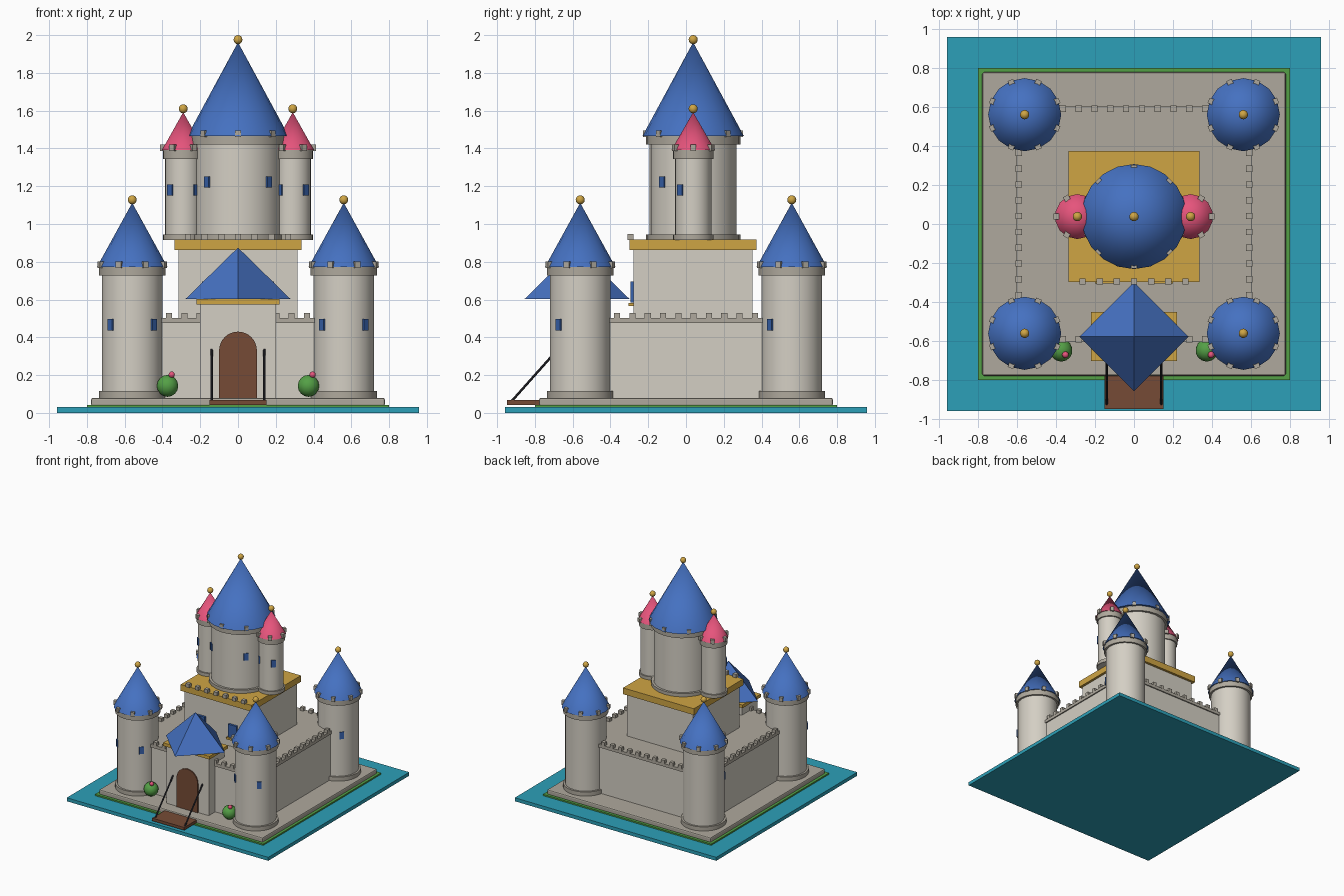
import bpy, math
from mathutils import Vector

if "Cube" in bpy.data.objects:
    bpy.data.objects.remove(bpy.data.objects["Cube"])


def lin(c):
    c /= 255
    return c / 12.92 if c <= 0.04045 else ((c + 0.055) / 1.055) ** 2.4


def mat(name, r, g, b):
    m = bpy.data.materials.new(name)
    m.diffuse_color = (lin(r), lin(g), lin(b), 1)
    m.use_nodes = True
    m.node_tree.nodes["Principled BSDF"].inputs["Base Color"].default_value = m.diffuse_color
    return m


WALL = mat("light stone", 212, 207, 196)
TRIM = mat("grey stone", 175, 169, 157)
BLUE = mat("roof blue", 69, 113, 193)
PINK = mat("turret pink", 230, 84, 124)
GOLD = mat("gold", 207, 165, 68)
WATER = mat("moat teal", 44, 160, 184)
GREEN = mat("leaf green", 84, 160, 70)
BROWN = mat("wood brown", 118, 75, 54)
DARK = mat("chain dark", 45, 45, 52)
GLASS = mat("window blue", 55, 98, 172)


def finish(name, m, smooth=False):
    o = bpy.context.object
    o.name = name
    o.data.materials.append(m)
    if smooth:
        bpy.ops.object.shade_smooth_by_angle(angle=math.radians(40))
    return o


def box(name, m, x, y, z0, z1, sx, sy, rot=0, bevel=0):
    """Box centred on x, y, spanning z0..z1, with full sizes sx, sy."""
    bpy.ops.mesh.primitive_cube_add(size=1, location=(x, y, (z0 + z1) / 2))
    o = finish(name, m)
    o.scale = (sx, sy, z1 - z0)
    bpy.ops.object.transform_apply(location=False, rotation=False, scale=True)
    o.rotation_euler.z = rot
    if bevel:
        b = o.modifiers.new("bevel", 'BEVEL')
        b.width, b.segments = bevel, 2
    return o


def drum(name, m, x, y, z0, z1, r, n, r2=None):
    """Cylinder, or a cone when r2 is 0."""
    bpy.ops.mesh.primitive_cone_add(vertices=n, radius1=r, radius2=r if r2 is None else r2,
                                    depth=z1 - z0, location=(x, y, (z0 + z1) / 2))
    return finish(name, m, n > 4)


def ball(name, m, x, y, z, r):
    bpy.ops.mesh.primitive_uv_sphere_add(segments=14, ring_count=8, radius=r, location=(x, y, z))
    return finish(name, m, True)


def tower(name, x, y, z0, z_ring, z_roof, z_tip, r, ring, eave, n, merlons, phase,
          roof, z_win, z_ball, base_h):
    drum(name + "_shaft", WALL, x, y, z0, z_ring, r, 24)
    drum(name + "_base_ring", TRIM, x, y, z0, z0 + base_h, ring, 24)
    drum(name + "_top_ring", TRIM, x, y, z_ring, z_roof, ring, 24)
    drum(name + "_roof", roof, x, y, z_roof, z_tip, eave, n, 0)
    ball(name + "_finial", GOLD, x, y, z_ball, 0.024)
    for i in range(merlons):
        a = phase + i * math.tau / merlons
        box(name + "_merlon", TRIM, x + ring * math.cos(a), y + ring * math.sin(a),
            z_roof - 0.005, z_roof + 0.03, 0.03, 0.03, a)
    # windows on the two front diagonals
    for deg in (225, 315):
        a = math.radians(deg)
        box(name + "_window", GLASS, x + r * math.cos(a), y + r * math.sin(a),
            z_win - 0.03, z_win + 0.03, 0.014, 0.036, a)


# moat, lawn and plinth
box("moat", WATER, 0, 0, 0, 0.03, 1.914, 1.914)
box("lawn", GREEN, 0, 0, 0.03, 0.042, 1.6, 1.6)
box("plinth", TRIM, 0, 0, 0.035, 0.08, 1.555, 1.555, bevel=0.01)

# walled court
box("court_wall", WALL, 0, 0, 0.08, 0.478, 1.19, 1.19)
box("court_cornice", TRIM, 0, 0, 0.476, 0.502, 1.21, 1.21)
for i in range(10):
    t = (i - 4.5) * 0.081
    spots = [(t, 0.59), (0.59, t), (-0.59, t)]
    if abs(t) > 0.2:
        spots.append((t, -0.59))
    for px, py in spots:
        box("wall_merlon", TRIM, px, py, 0.5, 0.53, 0.032, 0.032)

# corner towers
for sx in (-1, 1):
    for sy in (-1, 1):
        tower("corner_tower", sx * 0.56, sy * 0.56, 0.08, 0.728, 0.772, 1.112, 0.161, 0.177,
              0.187, 16, 8, math.pi / 8, BLUE, 0.466, 1.128, 0.035)

# keep block with gold terrace
KY = 0.038
box("keep", WALL, 0, KY, 0.5, 0.865, 0.63, 0.63)
box("keep_terrace", GOLD, 0, KY, 0.863, 0.917, 0.672, 0.672)
for i in range(7):
    box("terrace_merlon", TRIM, (i - 3) * 0.088, -0.295, 0.915, 0.946, 0.032, 0.032)
for s in (-1, 1):
    box("keep_window", GLASS, s * 0.15, -0.28, 0.585, 0.695, 0.08, 0.03)
    box("keep_window_sill", GOLD, s * 0.15, -0.285, 0.567, 0.583, 0.1, 0.04)

# great tower and side turrets
tower("great_tower", 0, KY, 0.915, 1.42, 1.465, 1.962, 0.23, 0.25, 0.269, 20, 8, 0,
      BLUE, 1.222, 1.976, 0.03)
for s in (-1, 1):
    tower("turret", s * 0.29, KY, 0.915, 1.345, 1.392, 1.592, 0.096, 0.107, 0.115, 14, 6, 0,
          PINK, 1.18, 1.61, 0.03)

# gatehouse
GY = -0.577
box("gatehouse", WALL, 0, GY, 0.08, 0.577, 0.4, 0.21)
box("gatehouse_slab", GOLD, 0, GY, 0.575, 0.602, 0.44, 0.25)
drum("gatehouse_roof", BLUE, 0, GY, 0.602, 0.875, 0.279, 4, 0)

# arched door plate
arch = [(0.1 * math.cos(math.pi * i / 16), 0.33 + 0.1 * math.sin(math.pi * i / 16))
        for i in range(17)]
outline = [(-0.1, 0.08), (0.1, 0.08)] + arch
mesh = bpy.data.meshes.new("gate_door")
n = len(outline)
mesh.from_pydata([(x, y, z) for y in (-0.691, -0.681) for x, z in outline], [],
                 [list(range(n)), list(range(2 * n - 1, n - 1, -1))]
                 + [[i, i + n, (i + 1) % n + n, (i + 1) % n] for i in range(n)])
mesh.materials.append(BROWN)
bpy.context.collection.objects.link(bpy.data.objects.new("gate_door", mesh))

# drawbridge and chains
box("drawbridge", BROWN, 0, -0.82, 0.043, 0.067, 0.304, 0.255)
for s in (-1, 1):
    p, q = Vector((s * 0.14, -0.925, 0.06)), Vector((s * 0.14, -0.68, 0.335))
    bpy.ops.mesh.primitive_cylinder_add(vertices=8, radius=0.0065, depth=(q - p).length,
                                        location=(p + q) / 2,
                                        rotation=(q - p).to_track_quat('Z', 'Y').to_euler())
    finish("drawbridge_chain", DARK, True)

# bushes with a flower each
for s in (-1, 1):
    ball("bush", GREEN, s * 0.373, -0.647, 0.143, 0.058)
    ball("flower", PINK, s * 0.373 + 0.022, -0.67, 0.202, 0.017)
